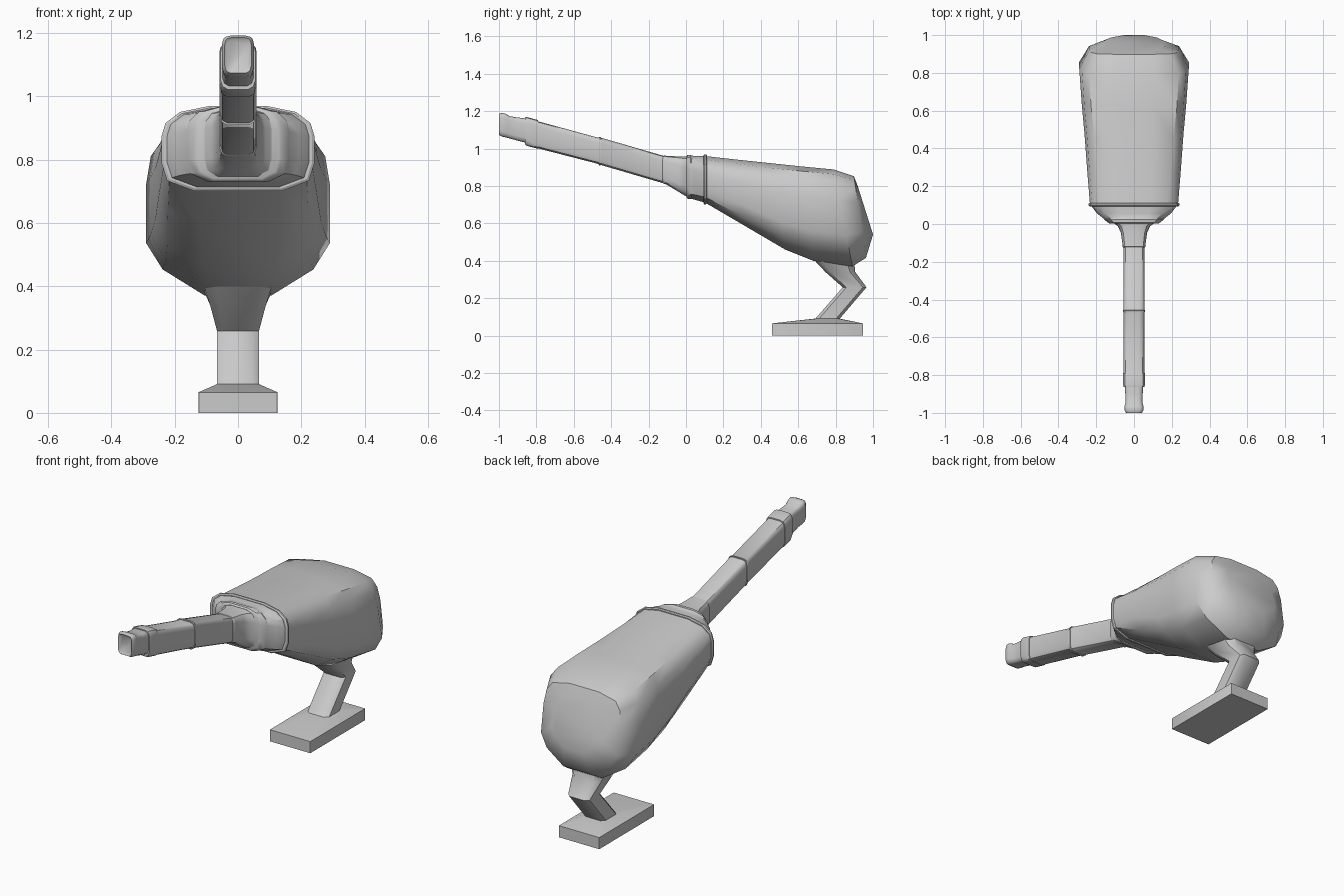
import bpy, bmesh, math

# Half outlines (x fraction, height fraction), bottom to top
BODY = [(.36, 0), (.82, .16), (1, .32), (1, .68), (.95, .85), (.82, .95), (.38, 1)]
RIM = [(.58, 0), (.93, .12), (1, .32), (1, .65), (.95, .80), (.76, .93), (.38, 1)]
TUBE = [(.60, 0), (.88, .06), (1, .2), (1, .8), (.95, .90), (.82, .97), (.5, 1)]


def loft(name, rings, angle=40):
    """Skin a list of equal-length point rings and cap both ends."""
    bm = bmesh.new()
    loops = [[bm.verts.new(p) for p in r] for r in rings]
    n = len(loops[0])
    for a, b in zip(loops, loops[1:]):
        for i in range(n):
            j = (i + 1) % n
            bm.faces.new((a[i], a[j], b[j], b[i]))
    bm.faces.new(loops[0])
    bm.faces.new(loops[-1])
    bmesh.ops.recalc_face_normals(bm, faces=bm.faces)
    mesh = bpy.data.meshes.new(name)
    bm.to_mesh(mesh)
    bm.free()
    ob = bpy.data.objects.new(name, mesh)
    bpy.context.collection.objects.link(ob)
    bpy.ops.object.select_all(action='DESELECT')
    ob.select_set(True)
    bpy.context.view_layer.objects.active = ob
    bpy.ops.object.shade_smooth_by_angle(angle=math.radians(angle))
    return ob


def section(yb, zb, yt, zt, w, t=0, a=BODY, b=RIM):
    """Slanted mirrored section from (yb, zb) to (yt, zt), outline mixed a->b by t."""
    half = [(w * (p[0] + (q[0] - p[0]) * t), p[1] + (q[1] - p[1]) * t) for p, q in zip(a, b)]
    outline = half + [(-x, f) for x, f in reversed(half)]
    return [(x, yb + (yt - yb) * f, zb + (zt - zb) * f) for x, f in outline]


def upright(y, z0, z1, w, t):
    return section(y, z0, y, z1, w, t, RIM, TUBE)


# Main body, narrow rounded front to deep slanted rear
loft("body", [
    section(.10, .712, .10, .960, .233, 1),
    section(.30, .595, .26, .942, .247, .7),
    section(.53, .46, .45, .922, .262, .3),
    section(.68, .40, .62, .904, .277),
    section(.89, .37, .79, .888, .29),
    section(.962, .415, .898, .852, .238),
    section(1.0, .54, .918, .80, .15)])

# Raised bead around the front of the body
loft("body_rim", [
    upright(.112, .706, .964, .236, 0),
    upright(.107, .701, .969, .241, 0),
    upright(.098, .701, .969, .241, 0),
    upright(.093, .708, .963, .234, 0)], 30)

# Stepped collar closing down to the neck
loft("collar", [
    upright(.098, .712, .960, .228, 0),
    upright(.055, .724, .960, .195, .1),
    upright(.030, .731, .962, .162, .2),
    upright(.025, .729, .966, .160, .2),
    upright(.008, .732, .966, .138, .25),
    upright(.002, .740, .958, .128, .3)], 35)

# Flared socket between collar and neck
loft("neck_socket", [
    upright(.02, .740, .957, .135, .3),
    upright(-.01, .750, .957, .086, .5),
    upright(-.045, .772, .958, .070, .8),
    upright(-.105, .808, .961, .061, 1),
    upright(-.12, .812, .963, .060, 1),
    upright(-.125, .818, .958, .056, 1)])

# Long neck in two slightly stepped lengths
loft("neck_lower", [
    upright(-.10, .808, .955, .055, 1),
    upright(-.455, .912, 1.058, .055, 1),
    upright(-.465, .909, 1.063, .058, 1)])
loft("neck_upper", [
    upright(-.455, .909, 1.063, .058, 1),
    upright(-.47, .918, 1.058, .055, 1),
    upright(-.80, 1.003, 1.148, .055, 1)])
loft("neck_band", [
    upright(-.79, .998, 1.152, .058, 1),
    upright(-.85, 1.014, 1.168, .059, 1),
    upright(-.862, 1.022, 1.167, .055, 1)])

# Flared tip with a shallow dished end
loft("tip", [
    upright(-.85, 1.030, 1.160, .050, 1),
    upright(-.90, 1.042, 1.166, .046, 1),
    upright(-.94, 1.053, 1.172, .044, 1),
    upright(-.965, 1.060, 1.186, .050, 1),
    upright(-.985, 1.064, 1.191, .050, 1),
    upright(-1.0, 1.073, 1.185, .042, 1),
    upright(-.993, 1.082, 1.176, .034, 1)], 50)


def slab(y0, y1, w, z, c, slope=0):
    """Horizontal chamfered rectangle; slope raises (-) or lowers (+) the rear."""
    yc, h = (y0 + y1) / 2, (y1 - y0) / 2
    k = 1 - c
    pts = [(k, -1), (1, -k), (1, k), (k, 1), (-k, 1), (-1, k), (-1, -k), (-k, -1)]
    return [(w * x, yc + h * y, z - slope * y) for x, y in pts]


# Bent leg, with the hock pointing backwards
loft("leg", [
    slab(.67, .90, .112, .405, .35, .015),
    slab(.745, .905, .088, .340, .35),
    slab(.838, .965, .066, .258, .3),
    slab(.69, .82, .066, .088, .3)], 45)

# Flat foot with a sloping top
loft("foot", [
    slab(.46, .945, .125, 0, .01),
    slab(.46, .945, .125, .065, .01),
    slab(.69, .82, .066, .091, .3)], 30)
